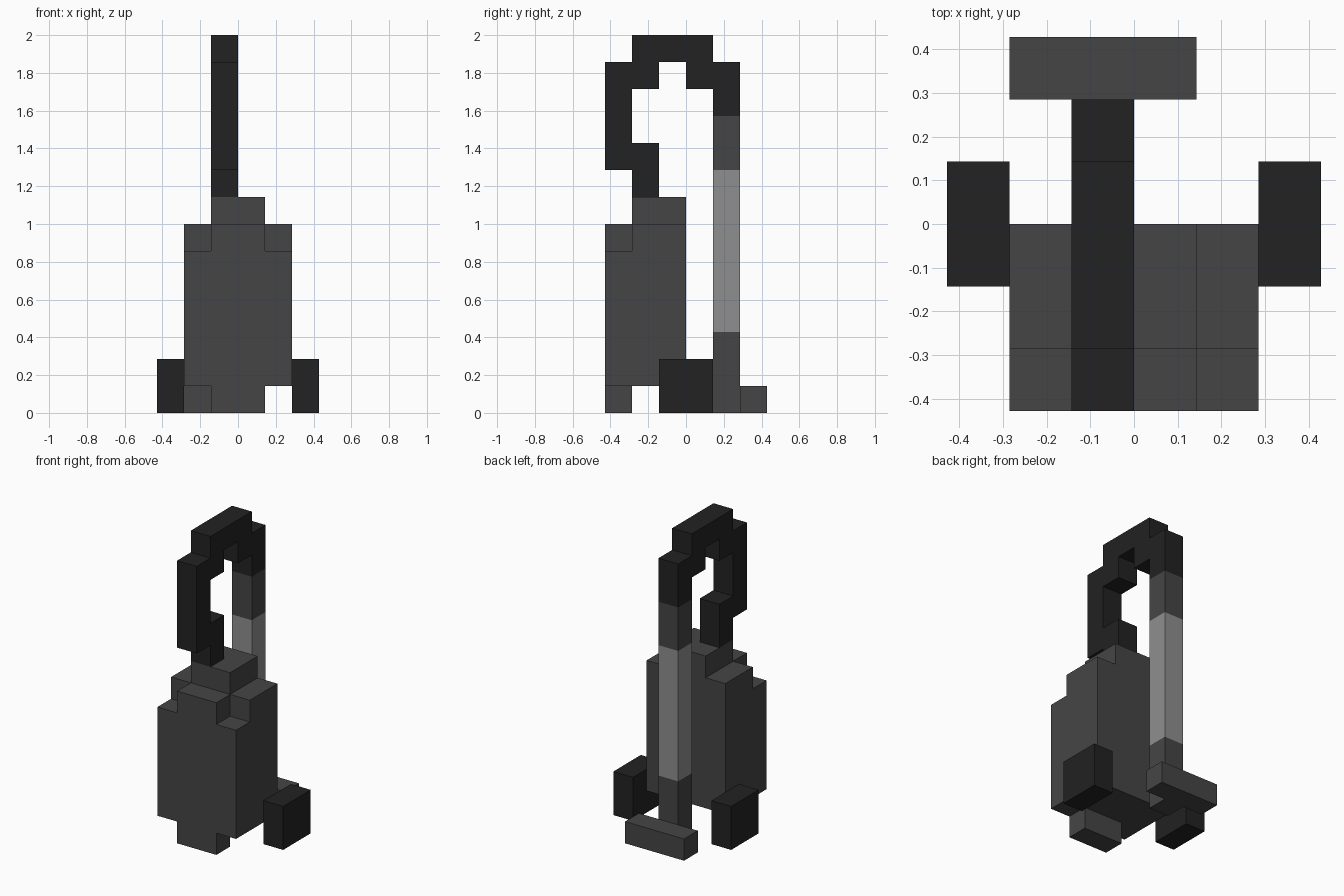
import bpy
import bmesh
from mathutils import Vector

UNIT = 1 / 7  # size of one block

default_cube = bpy.data.objects.get("Cube")
if default_cube:
    bpy.data.objects.remove(default_cube, do_unlink=True)


def make_material(name, value):
    mat = bpy.data.materials.new(name)
    mat.use_nodes = True
    colour = (value, value, value, 1)
    mat.diffuse_color = colour
    mat.node_tree.nodes["Principled BSDF"].inputs["Base Color"].default_value = colour
    return mat


black = make_material("black", 0.016)
dark_grey = make_material("dark grey", 0.0595)
light_grey = make_material("light grey", 0.275)


def block_part(name, mat, *boxes):
    """Fuse boxes, given as (x, y, z) ranges in blocks, into one clean closed mesh."""
    cells = {(x, y, z) for xs, ys, zs in boxes
             for x in range(*xs) for y in range(*ys) for z in range(*zs)}
    bm = bmesh.new()
    for cell in cells:
        centre = Vector(cell) + Vector((0.5, 0.5, 0.5))
        for axis in range(3):
            for sign in (-1, 1):
                normal = Vector((0, 0, 0))
                normal[axis] = sign
                if tuple(int(c + n) for c, n in zip(cell, normal)) in cells:
                    continue
                # Outer wall of this block
                side = Vector((0, 0, 0))
                side[(axis + 1) % 3] = 0.5
                up = normal.cross(side)
                middle = centre + normal / 2
                corners = (-side - up, side - up, side + up, up - side)
                bm.faces.new([bm.verts.new((middle + c) * UNIT) for c in corners])
    bmesh.ops.remove_doubles(bm, verts=bm.verts, dist=0.001)
    bmesh.ops.dissolve_limit(bm, angle_limit=0.01, verts=bm.verts, edges=bm.edges)
    bmesh.ops.recalc_face_normals(bm, faces=bm.faces)
    mesh = bpy.data.meshes.new(name)
    bm.to_mesh(mesh)
    bm.free()
    mesh.materials.append(mat)
    obj = bpy.data.objects.new(name, mesh)
    bpy.context.scene.collection.objects.link(obj)
    return obj


# Canister with stepped top, and its front foot
block_part("canister_body", dark_grey,
           ((-2, 2), (-3, 0), (1, 6)),
           ((-1, 1), (-3, 0), (6, 7)),
           ((-2, 2), (-2, 0), (6, 7)),
           ((-1, 1), (-2, 0), (7, 8)))
block_part("front_foot", dark_grey, ((-1, 1), (-3, -2), (0, 1)))

# Wheels
for name, x in (("right_wheel", -3), ("left_wheel", 2)):
    block_part(name, black, ((x, x + 1), (-1, 1), (0, 2)))

# Floor nozzle and the wand above it
TUBE_X = (-1, 0)
WAND_Y = (1, 2)
block_part("floor_nozzle", dark_grey, ((-2, 1), (2, 3), (0, 1)))
block_part("lower_wand", dark_grey, (TUBE_X, WAND_Y, (0, 3)))
block_part("metal_wand", light_grey, (TUBE_X, WAND_Y, (3, 9)))
block_part("upper_wand", dark_grey, (TUBE_X, WAND_Y, (9, 11)))

# Hose looping from the wand to the canister
block_part("hose", black,
           (TUBE_X, WAND_Y, (11, 13)),
           (TUBE_X, (0, 2), (12, 13)),
           (TUBE_X, (-2, 1), (13, 14)),
           (TUBE_X, (-3, -1), (12, 13)),
           (TUBE_X, (-3, -2), (9, 13)),
           (TUBE_X, (-3, -1), (9, 10)),
           (TUBE_X, (-2, -1), (8, 9)))
